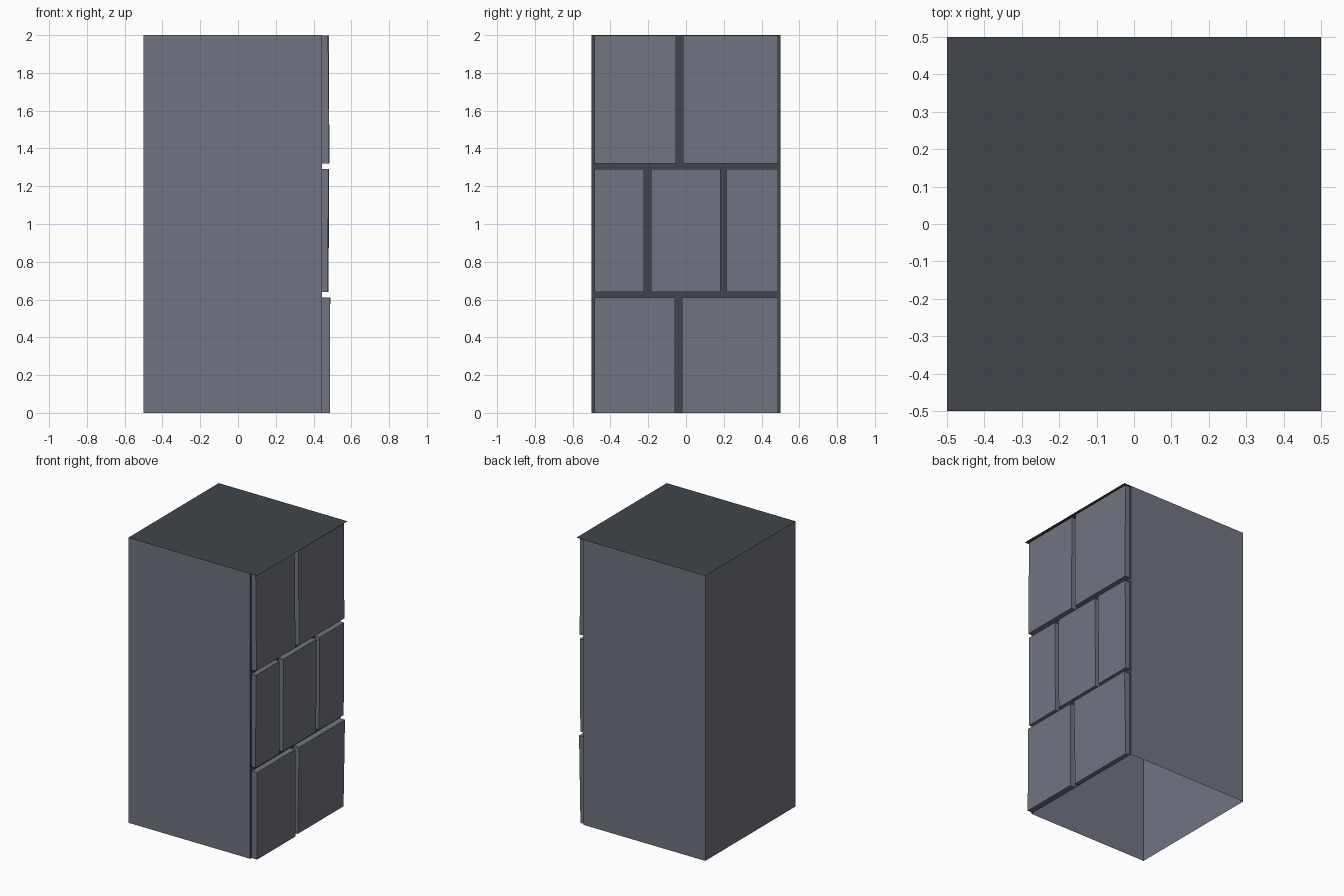
import bpy
import bmesh

old = bpy.data.objects.get("Cube")
if old:
    bpy.data.objects.remove(old, do_unlink=True)


def material(name, rgb):
    m = bpy.data.materials.new(name)
    m.use_nodes = True
    m.diffuse_color = (*rgb, 1)
    m.node_tree.nodes["Principled BSDF"].inputs["Base Color"].default_value = (*rgb, 1)
    return m


STONE = material("stone grey", (0.165, 0.178, 0.22))
MORTAR = material("dark mortar", (0.052, 0.062, 0.073))
WALL_X = 0.445


def mesh_object(name, bm, *mats):
    me = bpy.data.meshes.new(name)
    bm.to_mesh(me)
    bm.free()
    for m in mats:
        me.materials.append(m)
    ob = bpy.data.objects.new(name, me)
    bpy.context.collection.objects.link(ob)
    return ob


def box(x0, x1, y0, y1, z0, z1):
    bm = bmesh.new()
    bmesh.ops.create_cube(bm, size=1)
    for v in bm.verts:
        v.co.x = x1 if v.co.x > 0 else x0
        v.co.y = y1 if v.co.y > 0 else y0
        v.co.z = z1 if v.co.z > 0 else z0
    bm.normal_update()
    return bm


# Pillar shell, open underneath, with a dark wall behind the bricks
bm = box(-0.5, WALL_X, -0.5, 0.5, 0, 2)
open_ends = [f for f in bm.faces if abs(f.normal.z) > 0.5]
bmesh.ops.delete(bm, geom=open_ends, context='FACES')
for f in bm.faces:
    f.material_index = 1 if f.normal.x > 0.5 else 0
mesh_object("pillar_shell", bm, STONE, MORTAR)

# Flat cap sheet that overhangs the bricks
bm = bmesh.new()
bm.faces.new([bm.verts.new((x, y, 2)) for x, y in
              ((-0.5, -0.5), (0.5, -0.5), (0.5, 0.5), (-0.5, 0.5))])
mesh_object("top_cap", bm, MORTAR)


# Slightly tilted bricks: y range, then outer x at the bottom and at the top
def brick(name, y0, y1, z0, z1, x_low, x_high):
    bm = box(WALL_X, x_low, y0, y1, z0, z1)
    for v in bm.verts:
        if v.co.x > WALL_X + 0.01 and v.co.z > (z0 + z1) / 2:
            v.co.x = x_high
    back = [f for f in bm.faces if f.normal.x < -0.5]
    bmesh.ops.delete(bm, geom=back, context='FACES')
    mesh_object(name, bm, STONE)


ROWS = {
    "lower": (0, 0.61, [(-0.485, -0.058, 0.488, 0.486), (-0.021, 0.487, 0.478, 0.489)]),
    "middle": (0.64, 1.29, [(-0.485, -0.222, 0.476, 0.479), (-0.185, 0.183, 0.478, 0.482),
                            (0.215, 0.487, 0.479, 0.483)]),
    "upper": (1.32, 1.998, [(-0.485, -0.053, 0.483, 0.477), (-0.016, 0.487, 0.484, 0.481)]),
}
for row, (z0, z1, bricks) in ROWS.items():
    for i, (y0, y1, low, high) in enumerate(bricks, 1):
        brick(f"{row}_brick_{i}", y0, y1, z0, z1, low, high)
